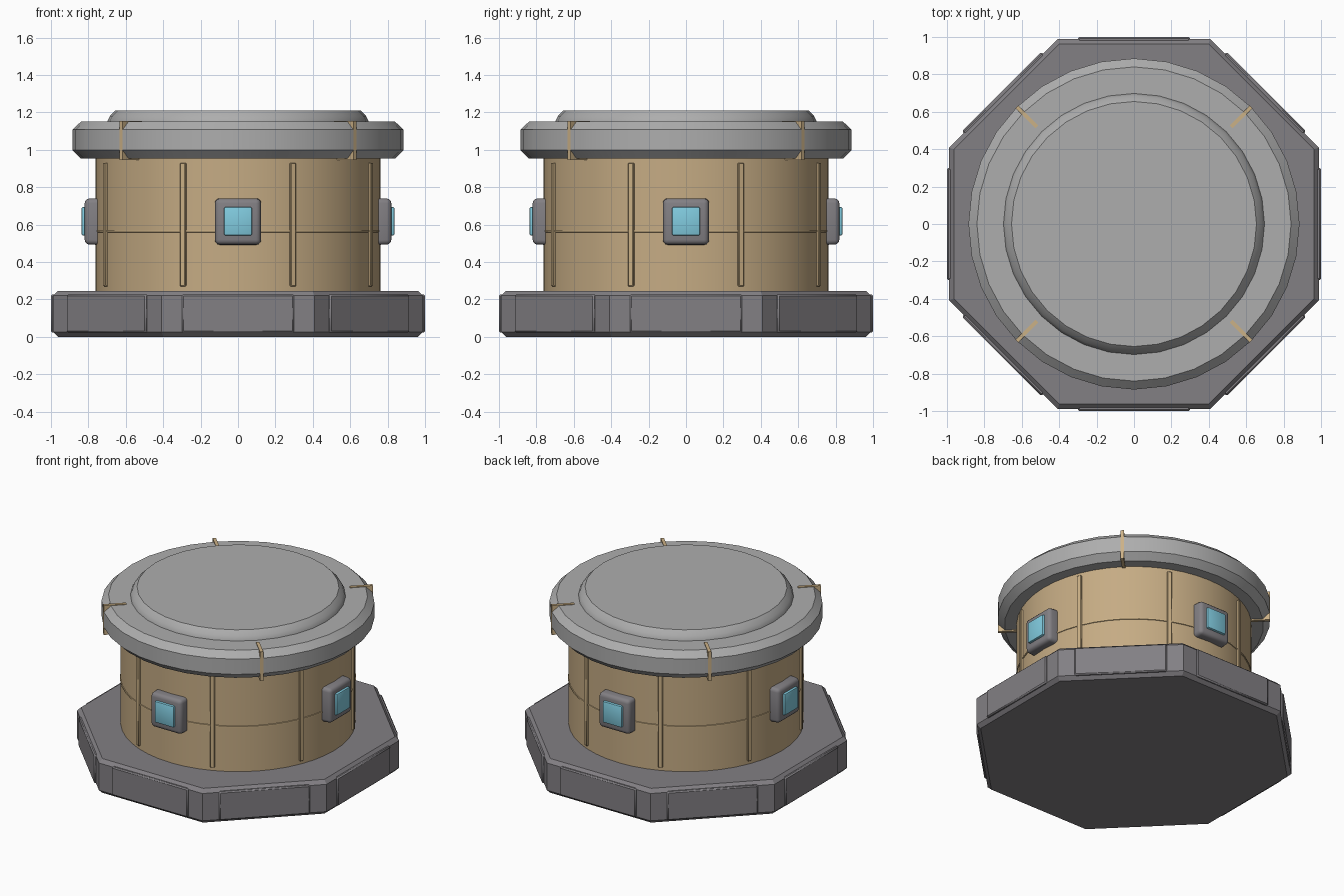
import bpy, bmesh, math
from mathutils import Matrix

if "Cube" in bpy.data.objects:
    bpy.data.objects.remove(bpy.data.objects["Cube"])


def material(name, rgb):
    m = bpy.data.materials.new(name)
    m.diffuse_color = (*rgb, 1.0)
    m.use_nodes = True
    m.node_tree.nodes["Principled BSDF"].inputs["Base Color"].default_value = m.diffuse_color
    return m


DARK = material("dark grey metal", (0.225, 0.215, 0.23))
LIGHT = material("light grey metal", (0.42, 0.42, 0.42))
TAN = material("tan plaster", (0.56, 0.41, 0.23))
TRIM = material("pale tan trim", (0.60, 0.44, 0.24))
GLASS = material("blue glass", (0.22, 0.60, 0.74))


def finish(name, bm, mat, smooth=35):
    bmesh.ops.recalc_face_normals(bm, faces=bm.faces)
    mesh = bpy.data.meshes.new(name)
    bm.to_mesh(mesh)
    bm.free()
    mesh.materials.append(mat)
    ob = bpy.data.objects.new(name, mesh)
    bpy.context.collection.objects.link(ob)
    if smooth:
        bpy.ops.object.select_all(action='DESELECT')
        ob.select_set(True)
        bpy.context.view_layer.objects.active = ob
        bpy.ops.object.shade_smooth_by_angle(angle=math.radians(smooth))
    return ob


def lathe(name, profile, sides, mat, turn=0.0, smooth=35):
    """Closed solid made of stacked regular polygons (radius, height)."""
    bm = bmesh.new()
    rings = []
    for r, z in profile:
        angles = [turn + 2 * math.pi * i / sides for i in range(sides)]
        rings.append([bm.verts.new((r * math.cos(a), r * math.sin(a), z)) for a in angles])
    for low, high in zip(rings, rings[1:]):
        for i in range(sides):
            j = (i + 1) % sides
            bm.faces.new((low[i], low[j], high[j], high[i]))
    bm.faces.new(rings[0][::-1])
    bm.faces.new(rings[-1])
    return finish(name, bm, mat, smooth)


def radial_box(name, angle, r0, r1, width, z0, z1, mat, bevel=0.0, segments=1, taper=1.0):
    """Box reaching from r0 to r1 along a direction around the tower."""
    bm = bmesh.new()
    bmesh.ops.create_cube(bm, size=1)
    for v in bm.verts:
        k = taper if v.co.x > 0 else 1.0
        v.co = ((r0 + r1) / 2 + v.co.x * (r1 - r0), v.co.y * width * k,
                (z0 + z1) / 2 + v.co.z * (z1 - z0) * k)
    if bevel:
        bmesh.ops.bevel(bm, geom=bm.edges[:], offset=bevel, segments=segments,
                        profile=0.5, affect='EDGES')
    bm.transform(Matrix.Rotation(math.radians(angle), 4, 'Z'))
    return finish(name, bm, mat, 40 if bevel else 0)


# octagonal base with chamfered rims
C = math.cos(math.pi / 8)
lathe("base", [(0.963 / C, 0), (0.988 / C, 0.025), (0.988 / C, 0.22), (0.963 / C, 0.245)],
      8, DARK, math.pi / 8, 0)

# plates on the eight base sides
for i in range(8):
    radial_box(f"base_plate_{i}", i * 45, 0.95, 1.0, 0.6, 0.022, 0.226, DARK, 0.008)

# round wall and its thin middle band
lathe("wall", [(0.762, 0.2), (0.762, 1.0)], 48, TAN)
lathe("wall_band", [(0.755, 0.555), (0.766, 0.56), (0.766, 0.57), (0.755, 0.575)], 48, TRIM)

# upright wall ribs
for i in range(8):
    radial_box(f"wall_rib_{i}", 22.5 + i * 45, 0.74, 0.775, 0.032, 0.27, 0.93, TRIM, 0.004)

# framed windows on four sides
for i in range(4):
    radial_box(f"window_frame_{i}", i * 90, 0.70, 0.82, 0.25, 0.49, 0.742, DARK, 0.025, 3, 0.97)
    radial_box(f"window_glass_{i}", i * 90, 0.76, 0.837, 0.15, 0.542, 0.694, GLASS, 0.008, 2)

# lid with chamfered rim and a raised top disc
lathe("lid", [(0.84, 0.953), (0.885, 0.998), (0.885, 1.107), (0.84, 1.15)], 32, LIGHT)
lathe("lid_disc", [(0.70, 1.14), (0.697, 1.155), (0.685, 1.18), (0.655, 1.21)], 32, LIGHT)

# clips gripping the lid at the diagonals
for i in range(4):
    radial_box(f"lid_clip_{i}", 45 + i * 90, 0.735, 0.886, 0.022, 0.945, 1.155, TRIM)
